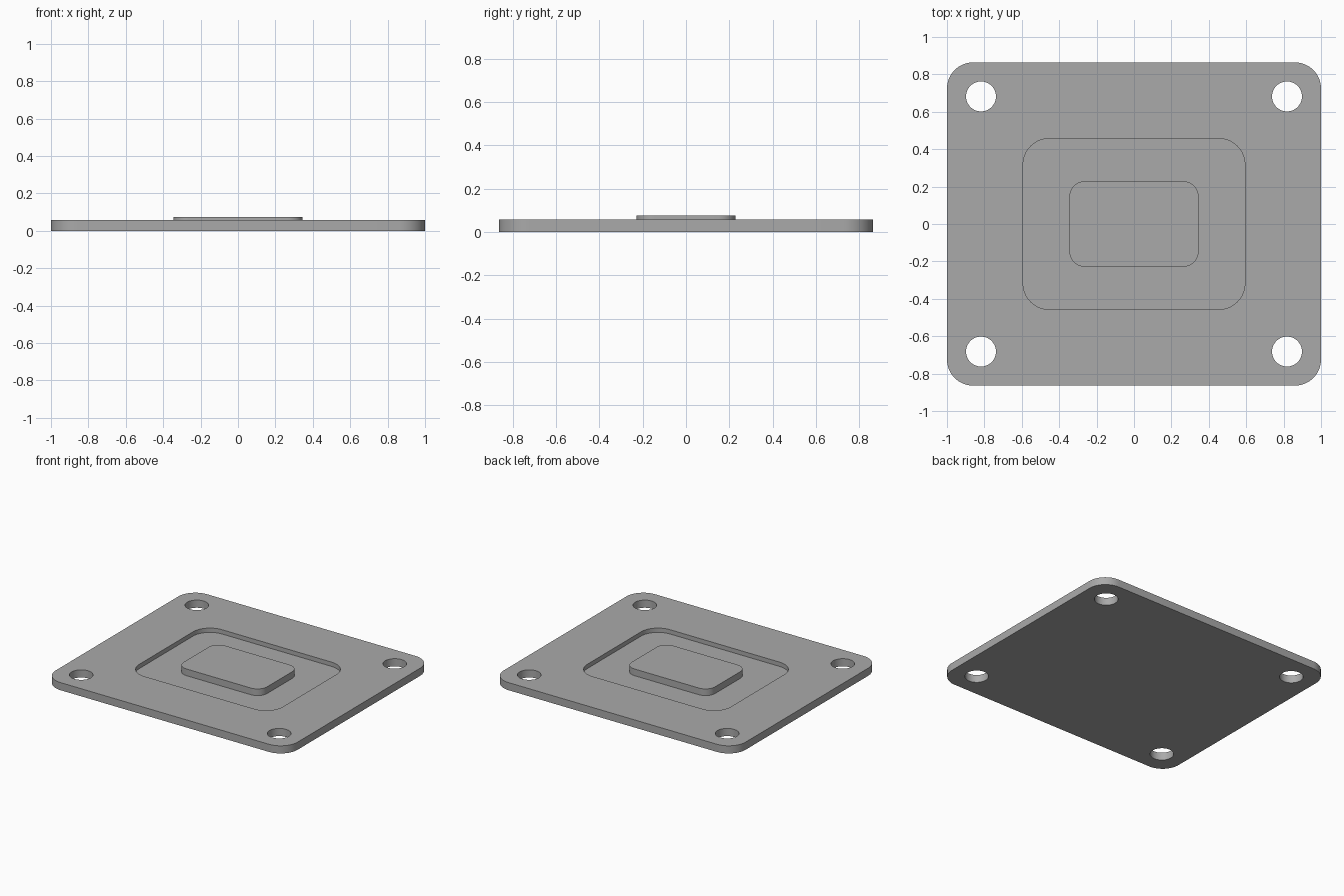
import bpy
import bmesh
from math import sin, cos, pi, radians

if "Cube" in bpy.data.objects:
    bpy.data.objects.remove(bpy.data.objects["Cube"])

# Plain grey metal
grey = bpy.data.materials.new("grey metal")
grey.use_nodes = True
colour = (0.40, 0.40, 0.40, 1)
grey.diffuse_color = colour
grey.node_tree.nodes["Principled BSDF"].inputs["Base Color"].default_value = colour

THICK = 0.057
FLOOR = 0.025
BOSS_TOP = 0.075


def slab(name, hx, hy, radius, z0, z1, centre=(0, 0), steps=16):
    """Extruded rounded rectangle with half sizes hx, hy."""
    bm = bmesh.new()
    ring = []
    for q, (sx, sy) in enumerate([(1, 1), (-1, 1), (-1, -1), (1, -1)]):
        for i in range(steps + 1):
            a = (q + i / steps) * pi / 2
            ring.append(bm.verts.new((centre[0] + sx * (hx - radius) + radius * cos(a),
                                      centre[1] + sy * (hy - radius) + radius * sin(a), z0)))
    bmesh.ops.remove_doubles(bm, verts=ring, dist=1e-5)
    base = bm.faces.new([v for v in ring if v.is_valid])
    top = bmesh.ops.extrude_face_region(bm, geom=[base])["geom"]
    bmesh.ops.translate(bm, vec=(0, 0, z1 - z0),
                        verts=[g for g in top if isinstance(g, bmesh.types.BMVert)])
    bmesh.ops.recalc_face_normals(bm, faces=bm.faces)
    mesh = bpy.data.meshes.new(name)
    bm.to_mesh(mesh)
    bm.free()
    mesh.materials.append(grey)
    ob = bpy.data.objects.new(name, mesh)
    bpy.context.collection.objects.link(ob)
    return ob


def cut(target, cutter):
    mod = target.modifiers.new(cutter.name, 'BOOLEAN')
    mod.operation = 'DIFFERENCE'
    mod.solver = 'EXACT'
    mod.object = cutter
    bpy.ops.object.select_all(action='DESELECT')
    bpy.context.view_layer.objects.active = target
    target.select_set(True)
    bpy.ops.object.modifier_apply(modifier=mod.name)
    bpy.data.objects.remove(cutter)


# Base plate with a recessed pocket
plate = slab("base_plate", 1.0, 0.864, 0.14, 0, THICK)
cut(plate, slab("pocket_cutter", 0.593, 0.457, 0.14, FLOOR, 0.2))

# Four corner screw holes
for x in (-0.818, 0.818):
    for y in (-0.682, 0.682):
        cut(plate, slab("hole_cutter", 0.08, 0.08, 0.08, -0.1, 0.2, (x, y)))

# Raised pad standing on the pocket floor
pad = slab("raised_pad", 0.345, 0.228, 0.08, FLOOR, BOSS_TOP)

# Smooth the rounded walls, keep the rims sharp
for ob in (plate, pad):
    bpy.ops.object.select_all(action='DESELECT')
    bpy.context.view_layer.objects.active = ob
    ob.select_set(True)
    bpy.ops.object.shade_smooth_by_angle(angle=radians(30))
